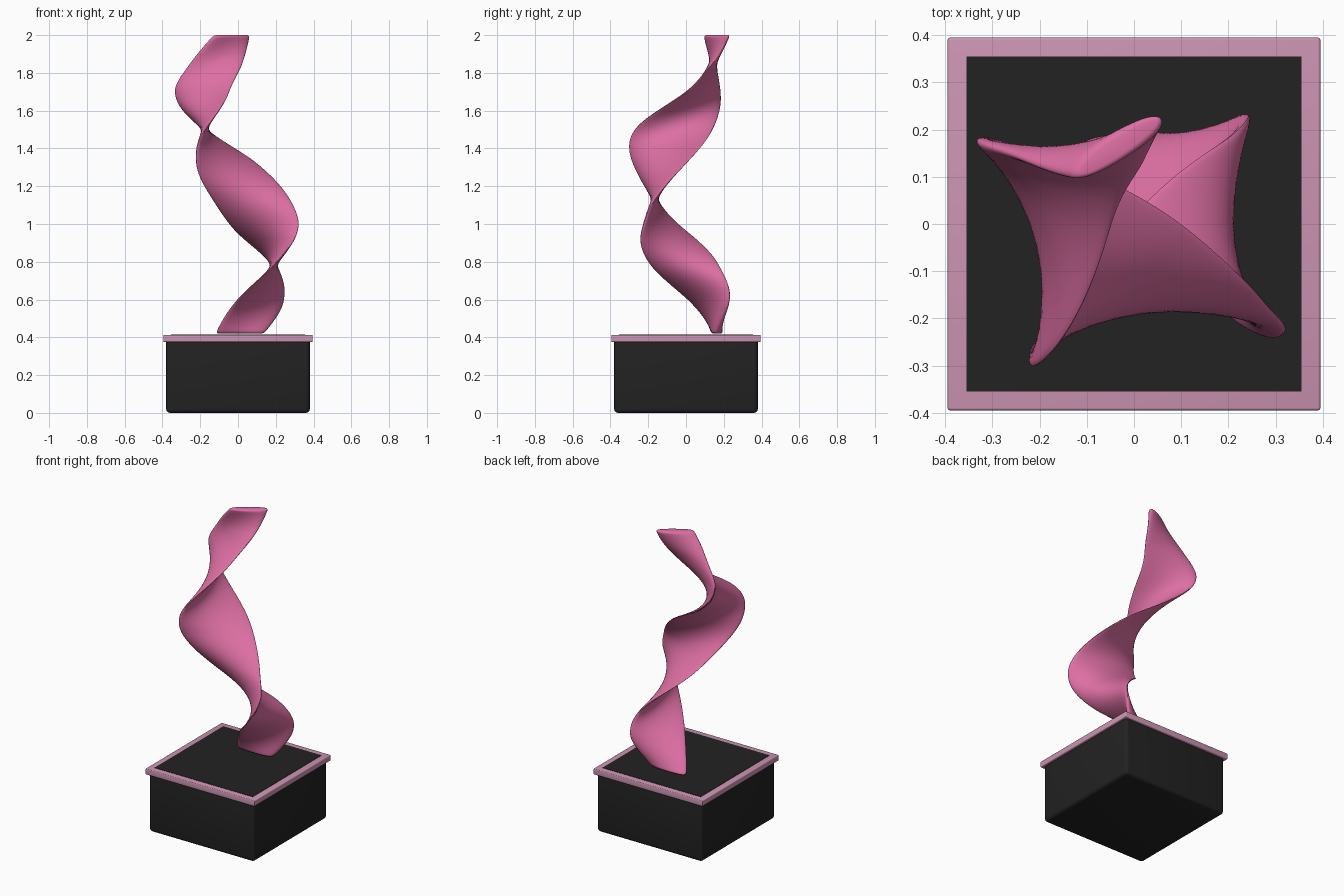
import bpy, bmesh, math

if "Cube" in bpy.data.objects:
    bpy.data.objects.remove(bpy.data.objects["Cube"])


def material(name, rgb):
    m = bpy.data.materials.new(name)
    m.diffuse_color = (*rgb, 1)
    m.use_nodes = True
    m.node_tree.nodes["Principled BSDF"].inputs["Base Color"].default_value = m.diffuse_color
    return m


PINK = material("pink", (0.73, 0.16, 0.37))
PALE = material("pale_pink", (0.61, 0.30, 0.45))
BLACK = material("black", (0.016, 0.016, 0.016))


def finish(bm, name, mat):
    bmesh.ops.recalc_face_normals(bm, faces=bm.faces)
    me = bpy.data.meshes.new(name)
    bm.to_mesh(me)
    bm.free()
    ob = bpy.data.objects.new(name, me)
    bpy.context.collection.objects.link(ob)
    me.materials.append(mat)
    bpy.ops.object.select_all(action='DESELECT')
    bpy.context.view_layer.objects.active = ob
    ob.select_set(True)
    bpy.ops.object.shade_smooth_by_angle(angle=math.radians(40))
    return ob


def block(name, half, z0, z1, mat, bevel=0.0):
    bm = bmesh.new()
    bmesh.ops.create_cube(bm, size=1)
    for v in bm.verts:
        v.co = (v.co.x * 2 * half, v.co.y * 2 * half, z0 + (v.co.z + 0.5) * (z1 - z0))
    if bevel:
        bmesh.ops.bevel(bm, geom=bm.edges[:], offset=bevel, segments=4,
                        profile=0.5, affect='EDGES')
    return finish(bm, name, mat)


# Plinth: rounded block, pale rim slab and dark inlaid top
block("plinth", 0.38, 0.0, 0.40, BLACK, 0.02)
block("plinth_rim", 0.395, 0.375, 0.413, PALE, 0.005)
block("plinth_top", 0.355, 0.408, 0.415, BLACK)

# Ribbon stations: height, centre x, centre y, turn in degrees, half width, half thickness
KEYS = [
    (0.42, 0.010, 0.165, -1, 0.127, 0.032),
    (0.60, 0.120, 0.120, 42, 0.163, 0.028),
    (0.78, 0.190, -0.005, 90, 0.180, 0.022),
    (0.98, 0.145, -0.125, 149, 0.203, 0.024),
    (1.13, 0.070, -0.165, 180, 0.205, 0.022),
    (1.32, -0.060, -0.140, 221, 0.212, 0.024),
    (1.50, -0.175, -0.065, 270, 0.205, 0.022),
    (1.70, -0.190, 0.090, 328, 0.168, 0.026),
    (1.85, -0.115, 0.143, 359, 0.138, 0.023),
    (2.00, -0.033, 0.164, 394, 0.112, 0.030),
]


def slope(i, c):
    a, b = KEYS[max(i - 1, 0)], KEYS[min(i + 1, len(KEYS) - 1)]
    return (b[c] - a[c]) / (b[0] - a[0])


def station(z):
    """Smooth cubic interpolation between ribbon stations."""
    i = max(k for k in range(len(KEYS) - 1) if KEYS[k][0] <= z + 1e-9)
    a, b = KEYS[i], KEYS[i + 1]
    h = b[0] - a[0]
    t = (z - a[0]) / h
    return [(2*t**3 - 3*t**2 + 1) * a[c] + (t**3 - 2*t**2 + t) * h * slope(i, c)
            + (3*t**2 - 2*t**3) * b[c] + (t**3 - t**2) * h * slope(i + 1, c)
            for c in range(1, 6)]


# Twisted ribbon: stacked oval sections, with softened ends
Z0, Z1, SIDES, STEPS, SOFT = 0.42, 2.0, 40, 120, 0.014
levels = [Z0 + SOFT + (Z1 - Z0 - 2 * SOFT) * k / STEPS for k in range(STEPS + 1)]
rings = [(z, 0.0) for z in levels]
for k in range(1, 5):
    a = math.pi / 2 * k / 4
    dz, inset = SOFT * math.sin(a), SOFT * (1 - math.cos(a))
    rings.insert(0, (Z0 + SOFT - dz, inset))
    rings.append((Z1 - SOFT + dz, inset))


def soft_power(v, p):
    return math.copysign(abs(v) ** p, v)


bm = bmesh.new()
loops = []
for z, inset in rings:
    cx, cy, turn, w, th = station(min(max(z, Z0), Z1))
    w, th = w - inset, th - inset
    ca, sa = math.cos(math.radians(turn)), math.sin(math.radians(turn))
    loop = []
    for s in range(SIDES):
        a = 2 * math.pi * s / SIDES
        u = w * soft_power(math.cos(a), 0.9)
        v = th * soft_power(math.sin(a), 0.9)
        loop.append(bm.verts.new((cx + u * ca - v * sa, cy + u * sa + v * ca, z)))
    loops.append(loop)
for lo, hi in zip(loops, loops[1:]):
    for s in range(SIDES):
        n = (s + 1) % SIDES
        bm.faces.new((lo[s], lo[n], hi[n], hi[s]))
bm.faces.new(loops[0][::-1])
bm.faces.new(loops[-1])
finish(bm, "twisted_ribbon", PINK)
